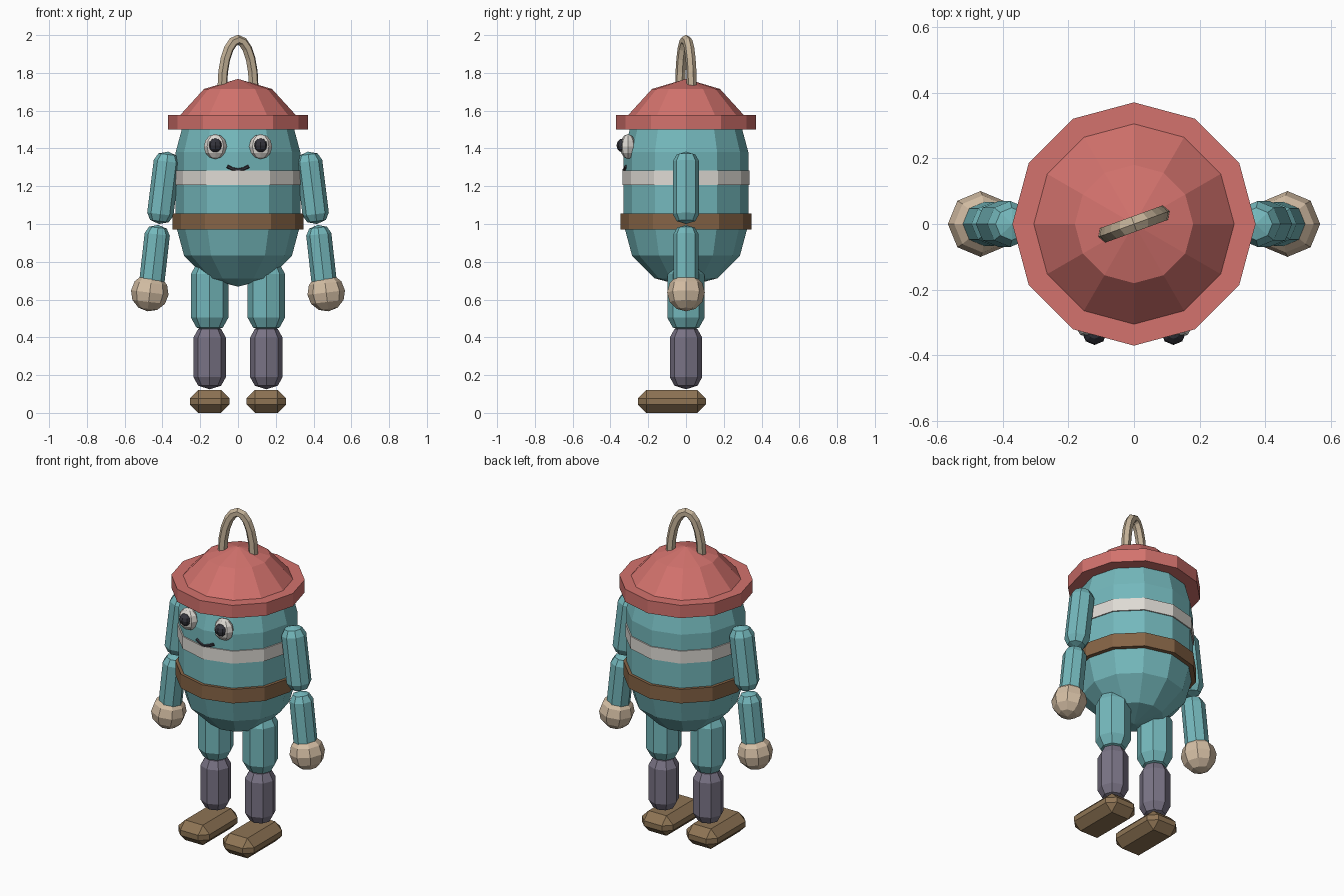
import bpy, bmesh, math
from mathutils import Vector, Matrix

if "Cube" in bpy.data.objects:
    bpy.data.objects.remove(bpy.data.objects["Cube"])


def material(name, rgb):
    m = bpy.data.materials.new(name)
    lin = [(c / 255 / 12.92) if c < 11 else ((c / 255 + 0.055) / 1.055) ** 2.4 for c in rgb]
    m.diffuse_color = (*lin, 1)
    m.use_nodes = True
    m.node_tree.nodes["Principled BSDF"].inputs["Base Color"].default_value = m.diffuse_color
    return m


TEAL = material("teal", (116, 184, 188))
RED = material("coral_red", (211, 114, 109))
BELT = material("belt_brown", (134, 100, 70))
SHOE = material("shoe_brown", (142, 116, 84))
SKIN = material("beige", (212, 190, 164))
ROPE = material("rope_tan", (196, 178, 152))
GREY = material("purple_grey", (122, 116, 134))
WHITE = material("off_white", (222, 218, 212))
DARK = material("dark", (52, 52, 60))


def finish(name, bm, mat):
    bmesh.ops.recalc_face_normals(bm, faces=bm.faces)
    me = bpy.data.meshes.new(name)
    bm.to_mesh(me)
    bm.free()
    me.materials.append(mat)
    ob = bpy.data.objects.new(name, me)
    bpy.context.collection.objects.link(ob)
    return ob


def lathe(name, profile, sides, mat, loc=(0, 0, 0), axis=(0, 0, 1), scale=(1, 1, 1)):
    """Revolve (radius, height) points; a zero radius makes a pole, other ends are capped."""
    bm = bmesh.new()
    rings = []
    for r, z in profile:
        n = 1 if r < 1e-4 else sides
        rings.append([bm.verts.new((r * math.cos(math.tau * i / sides),
                                    r * math.sin(math.tau * i / sides), z)) for i in range(n)])
    for a, b in zip(rings, rings[1:]):
        for i in range(sides):
            j = (i + 1) % sides
            quad = [a[i % len(a)], a[j % len(a)], b[j % len(b)], b[i % len(b)]]
            bm.faces.new(list(dict.fromkeys(quad)))
    for ring in (rings[0], rings[-1]):
        if len(ring) > 1:
            bm.faces.new(ring)
    # minimal tilt keeps the facets lined up with the axes
    turn = Vector((0, 0, 1)).rotation_difference(Vector(axis)).to_matrix().to_4x4()
    bm.transform(Matrix.Translation(loc) @ turn @ Matrix.Diagonal((*scale, 1)))
    return finish(name, bm, mat)


def ball(name, r, mat, loc, sides=8, rings=6, **kw):
    prof = [(r * math.sin(math.pi * i / rings), -r * math.cos(math.pi * i / rings))
            for i in range(rings + 1)]
    return lathe(name, prof, sides, mat, loc, **kw)


def limb(name, bottom, top, r, mat):
    """Eight-sided rounded limb segment between two end points."""
    a, b = Vector(bottom), Vector(top)
    d = (b - a).length
    h = r * 0.75
    prof = [(0, 0), (r * 0.707, h * 0.293), (r, h),
            (r, d - h), (r * 0.707, d - h * 0.293), (0, d)]
    return lathe(name, prof, 8, mat, a, (b - a).normalized())


def tube(name, pts, r, sides, normal, mat):
    """Tube along a path lying in the plane with the given normal."""
    bm = bmesh.new()
    pts = [Vector(p) for p in pts]
    n = Vector(normal).normalized()
    rings = []
    for i, p in enumerate(pts):
        t = (pts[min(i + 1, len(pts) - 1)] - pts[max(i - 1, 0)]).normalized()
        s = t.cross(n).normalized()
        rings.append([bm.verts.new(p + r * (math.cos(math.tau * k / sides) * s
                                            + math.sin(math.tau * k / sides) * n))
                      for k in range(sides)])
    for a, b in zip(rings, rings[1:]):
        for k in range(sides):
            j = (k + 1) % sides
            bm.faces.new((a[k], a[j], b[j], b[k]))
    bm.faces.new(rings[0])
    bm.faces.new(rings[-1])
    return finish(name, bm, mat)


# Capsule body
R = 0.33
caps = [(R * math.sin(math.radians(a)), R * math.cos(math.radians(a))) for a in (0, 30, 60, 90)]
lathe("body", [(r, 0.998 - h) for r, h in caps] + [(r, 1.38 + h) for r, h in reversed(caps)],
      12, TEAL)

# Bands around the body
lathe("belt", [(0.348, 0.97), (0.348, 1.055)], 12, BELT)
lathe("chest_stripe", [(0.337, 1.207), (0.337, 1.283)], 12, WHITE)

# Hat: brim, dome and rope loop
lathe("hat_brim", [(0.37, 1.5), (0.37, 1.578)], 12, RED)
lathe("hat_dome", [(0.312, 1.57), (0.18, 1.715), (0, 1.768)], 12, RED)
turn = math.radians(20)
arch = []
for i in range(11):
    a = math.pi * i / 10
    u = -0.088 * math.cos(a)
    arch.append((u * math.cos(turn), u * math.sin(turn), 1.73 + 0.245 * math.sin(a)))
tube("rope_loop", arch, 0.027, 6, (-math.sin(turn), math.cos(turn), 0), ROPE)

# Smile
smile = [(x, -0.328 + abs(x) * 0.2, 1.287 + 5.5 * x * x)
         for x in (-0.058, -0.03, 0, 0.03, 0.058)]
tube("mouth", smile, 0.009, 6, (0, 1, 0), DARK)

# Paired parts
for side, s in (("left", -1), ("right", 1)):
    ball(side + "_eye", 1, WHITE, (s * 0.12, -0.307, 1.41), scale=(0.061, 0.043, 0.066))
    ball(side + "_pupil", 0.038, DARK, (s * 0.12, -0.33, 1.416))

    limb(side + "_upper_arm", (s * 0.418, 0, 1.0), (s * 0.37, 0, 1.383), 0.07, TEAL)
    limb(side + "_forearm", (s * 0.462, 0, 0.64), (s * 0.422, 0, 0.995), 0.067, TEAL)
    ball(side + "_hand", 0.1, SKIN, (s * 0.467, 0, 0.637),
         axis=Vector((-s * 0.12, 0, 1)).normalized())

    limb(side + "_thigh", (s * 0.15, 0, 0.43), (s * 0.15, 0, 0.81), 0.099, TEAL)
    limb(side + "_shin", (s * 0.15, 0, 0.125), (s * 0.15, 0, 0.463), 0.086, GREY)

    # Chamfered shoe
    bm = bmesh.new()
    bmesh.ops.create_cube(bm, size=1)
    bm.transform(Matrix.Translation((s * 0.15, -0.075, 0.061))
                 @ Matrix.Diagonal((0.21, 0.36, 0.122, 1)))
    bmesh.ops.bevel(bm, geom=bm.edges[:], offset=0.045, segments=1,
                    affect='EDGES', profile=0.5)
    finish(side + "_shoe", bm, SHOE)
